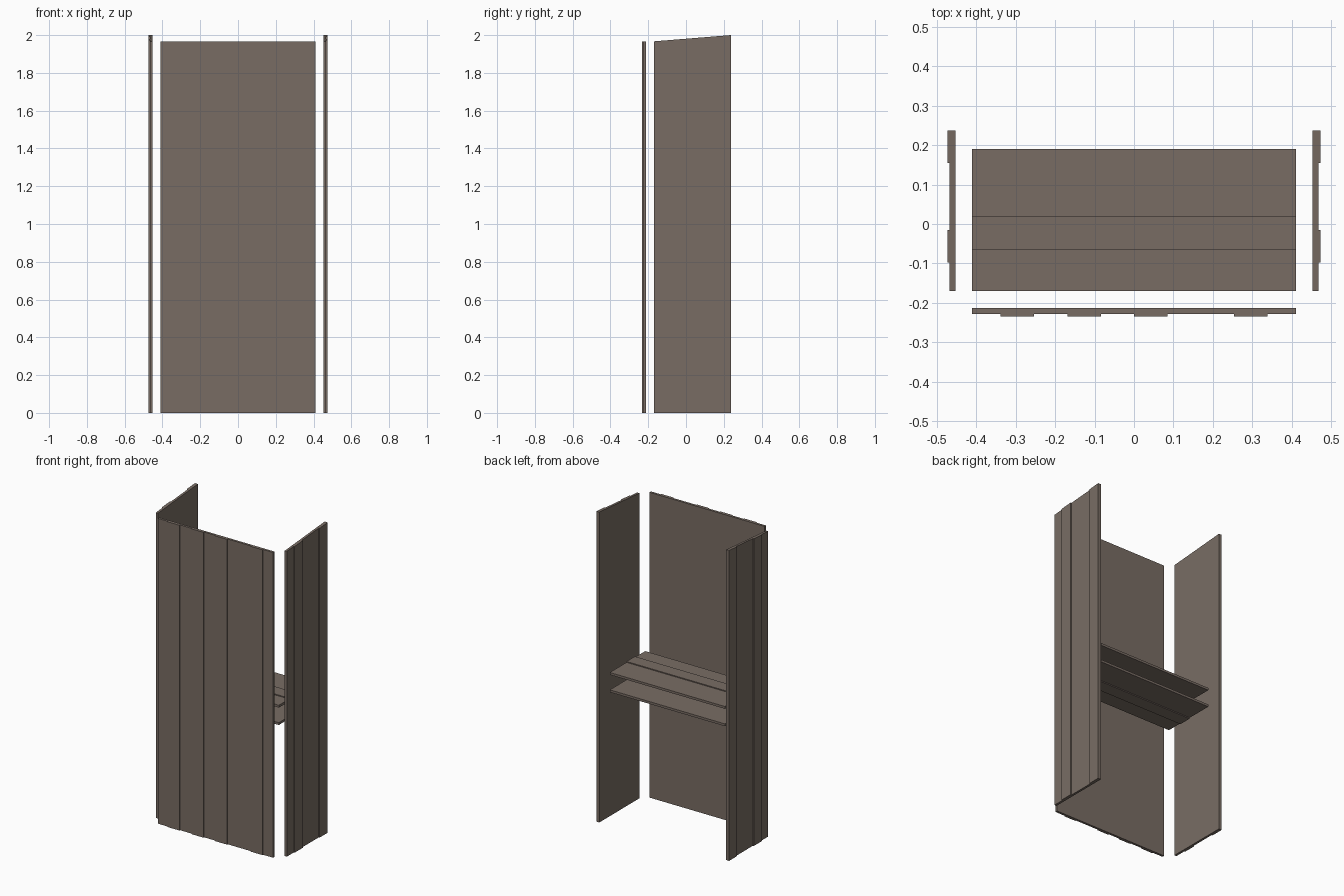
import bpy, bmesh

if "Cube" in bpy.data.objects:
    bpy.data.objects.remove(bpy.data.objects["Cube"])

wood = bpy.data.materials.new("weathered brown wood")
wood.diffuse_color = (0.19, 0.152, 0.127, 1)
wood.use_nodes = True
wood.node_tree.nodes["Principled BSDF"].inputs["Base Color"].default_value = wood.diffuse_color

THICK, RAISE = 0.015, 0.006


def cladding(name, u0, u1, raised, place, ends):
    """Board with raised planks: stepped profile (u, depth) swept between two ends."""
    outline = [(u0, 0), (u0, THICK)]
    for a, b in raised:
        outline += [(a, THICK), (a, THICK + RAISE), (b, THICK + RAISE), (b, THICK)]
    outline += [(u1, THICK), (u1, 0)]
    # drop repeated points where a plank meets the panel edge
    outline = [p for i, p in enumerate(outline) if p != outline[i - 1]]
    bm = bmesh.new()
    rings = [[bm.verts.new(place(u, t, end(u))) for u, t in outline] for end in ends]
    n = len(outline)
    for i in range(n):
        j = (i + 1) % n
        bm.faces.new((rings[0][i], rings[0][j], rings[1][j], rings[1][i]))
    for ring in rings:
        bm.faces.new(ring)
    bmesh.ops.recalc_face_normals(bm, faces=bm.faces)
    mesh = bpy.data.meshes.new(name)
    bm.to_mesh(mesh)
    bm.free()
    mesh.materials.append(wood)
    ob = bpy.data.objects.new(name, mesh)
    bpy.context.collection.objects.link(ob)
    return ob


# Front panel, planks raised on its outer face
cladding("front_panel", -0.41, 0.41,
         [(-0.338, -0.253), (-0.168, -0.083), (0.0, 0.085), (0.253, 0.338)],
         lambda u, t, w: (u, -0.213 - t, w),
         (lambda u: 0.0, lambda u: 1.967))

# Side panels with sloping tops, mirrored left and right
for side, s in (("left", -1), ("right", 1)):
    cladding(side + "_side_panel", -0.17, 0.237,
             [(-0.098, -0.015), (0.155, 0.237)],
             lambda u, t, w, s=s: (s * (0.452 + t), u, w),
             (lambda u: 0.0, lambda u: 1.967 + 0.033 * (u + 0.17) / 0.407))

# Counter shelves: upper planks raised on top, lower planks raised below
for name, z, s in (("upper_shelf", 0.945, 1), ("lower_shelf", 0.848, -1)):
    cladding(name, -0.17, 0.19, [(-0.065, 0.02)],
             lambda u, t, w, z=z, s=s: (w, u, z + s * t),
             (lambda u: -0.41, lambda u: 0.41))
